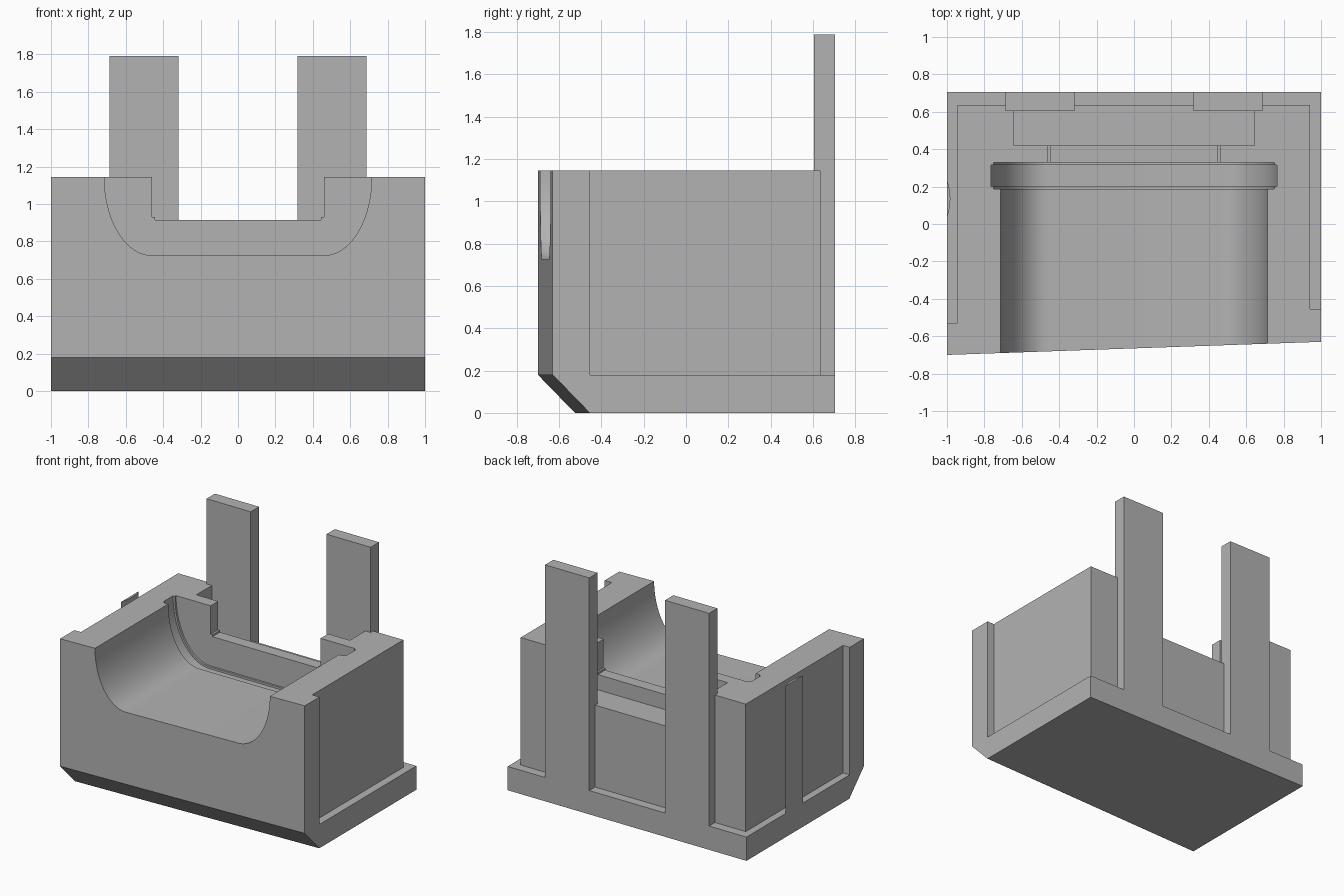
import bpy, bmesh, math

old = bpy.data.objects.get("Cube")
if old:
    bpy.data.objects.remove(old, do_unlink=True)

TOP, BASE_TOP, BACK = 1.145, 0.18, 0.705

grey = bpy.data.materials.new("plain grey")
grey.use_nodes = True
grey.diffuse_color = (0.45, 0.45, 0.45, 1)
grey.node_tree.nodes["Principled BSDF"].inputs["Base Color"].default_value = (0.45, 0.45, 0.45, 1)


def prism(name, outline, lo, hi, axis="z"):
    """Extrude a closed outline along z (outline in x, y) or y (outline in x, z)."""
    place = (lambda a, b, h: (a, b, h)) if axis == "z" else (lambda a, b, h: (a, h, b))
    bm = bmesh.new()
    rings = [[bm.verts.new(place(a, b, h)) for a, b in outline] for h in (lo, hi)]
    n = len(outline)
    for ring in rings:
        bm.faces.new(ring)
    for i in range(n):
        j = (i + 1) % n
        bm.faces.new((rings[0][i], rings[0][j], rings[1][j], rings[1][i]))
    bmesh.ops.recalc_face_normals(bm, faces=bm.faces)
    mesh = bpy.data.meshes.new(name)
    bm.to_mesh(mesh)
    bm.free()
    mesh.materials.append(grey)
    obj = bpy.data.objects.new(name, mesh)
    bpy.context.collection.objects.link(obj)
    return obj


def select(obj):
    bpy.ops.object.select_all(action="DESELECT")
    obj.select_set(True)
    bpy.context.view_layer.objects.active = obj


def cut(target, cutter):
    mod = target.modifiers.new("cut", "BOOLEAN")
    mod.operation, mod.solver, mod.object = "DIFFERENCE", "EXACT", cutter
    select(target)
    bpy.ops.object.modifier_apply(modifier=mod.name)
    bpy.data.objects.remove(cutter, do_unlink=True)


def mirrored(half):
    return half + [(-x, z) for x, z in reversed(half)]


def bowl(grow):
    """Trough section: flat floor with elliptical sides, widened by grow."""
    rx, rz = 0.255 + grow, 0.42 + grow
    arc = [math.radians(90 * i / 20) for i in range(21)]
    side = [(0.46 + rx * math.cos(a), TOP - rz * math.sin(a)) for a in arc]
    return mirrored([(0.46 + rx, TOP + 0.2)] + side)


# Base plate with a slanted front and chamfered lower edge
base = prism("base_plate", [(-1, -0.7), (1, -0.63), (1, BACK), (-1, BACK)], 0, BASE_TOP)
for v in base.data.vertices:
    if v.co.z < 0.01 and v.co.y < 0:
        v.co.y += 0.175

# Body with the front wall wider than the recessed sides
body = prism("body", [(-1, -0.7), (1, -0.63), (1, -0.455), (0.94, -0.455), (0.94, 0.635),
                      (-0.945, 0.635), (-0.945, -0.53), (-1, -0.53)], BASE_TOP, TOP)

# Trough and its stepped groove
cut(body, prism("trough_cutter", bowl(0), -1, 0.25, "y"))
cut(body, prism("groove_step_cutter", bowl(0.035), 0.187, 0.33, "y"))
cut(body, prism("groove_cutter", bowl(0.05), 0.2, 0.315, "y"))

# Opening in the rear wall, and the wide ledge behind it
opening = mirrored([(0.46, TOP + 0.2), (0.46, 0.93), (0.445, 0.93), (0.445, 0.915)])
cut(body, prism("opening_cutter", opening, 0.26, 0.5, "y"))
ledge = mirrored([(0.643, TOP + 0.2), (0.643, 0.8)])
cut(body, prism("ledge_cutter", ledge, 0.42, 1, "y"))
select(body)
bpy.ops.object.shade_smooth_by_angle(angle=math.radians(30))

# Rear posts
for name, s in (("left_post", 1), ("right_post", -1)):
    prism(name, [(s * 0.317, 0.605), (s * 0.687, 0.605), (s * 0.687, BACK), (s * 0.317, BACK)],
          BASE_TOP, 1.79)

# Thin curved sliver standing on the right edge of the base
sliver = [(-1 + 0.018 * math.sin(math.pi * i / 10), 0.03 + 0.021 * i) for i in range(11)]
rib = prism("side_rib", sliver, BASE_TOP, TOP)
select(rib)
bpy.ops.object.shade_smooth_by_angle(angle=math.radians(30))
